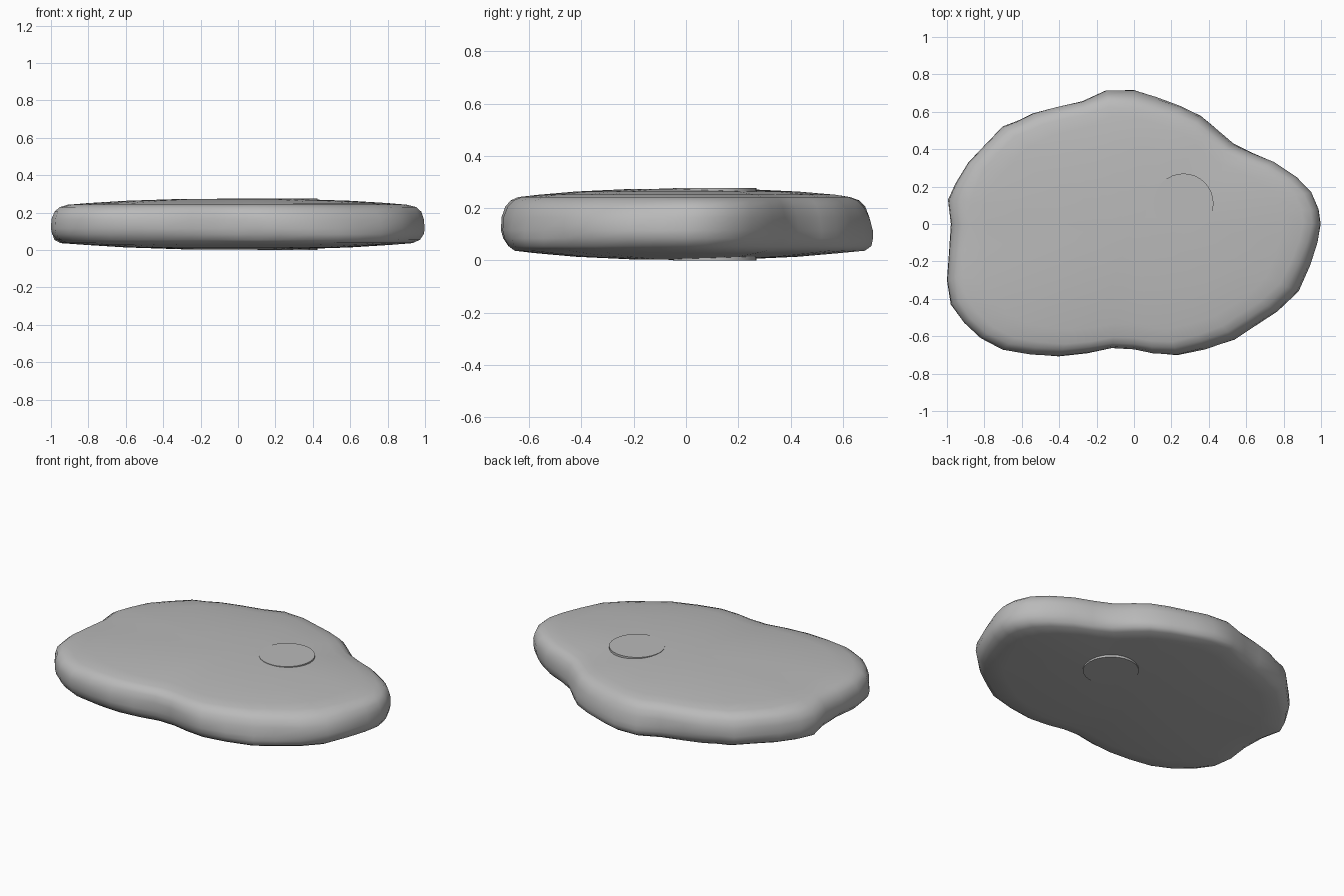
import bpy, bmesh, math

if "Cube" in bpy.data.objects:
    bpy.data.objects.remove(bpy.data.objects["Cube"])

# Outline of the slab seen from above, counter-clockwise
OUTLINE = [(1, 0), (.99, .08), (.95, .17), (.87, .25), (.75, .33), (.63, .38), (.53, .43),
           (.43, .52), (.36, .58), (.25, .635), (.12, .68), (0, .715), (-.15, .715),
           (-.28, .66), (-.42, .625), (-.54, .59), (-.62, .55), (-.7, .52), (-.8, .42),
           (-.89, .33), (-.96, .22), (-1, .13), (-.98, 0), (-.985, -.15), (-1, -.3),
           (-.98, -.43), (-.91, -.53), (-.82, -.61), (-.7, -.67), (-.55, -.695),
           (-.4, -.705), (-.25, -.69), (-.12, -.665), (0, -.67), (.1, -.69), (.23, -.70),
           (.38, -.67), (.54, -.62), (.65, -.55), (.77, -.47), (.88, -.36), (.94, -.22),
           (.98, -.1)]

grey = bpy.data.materials.new("dark_grey")
grey.diffuse_color = (.49, .49, .49, 1)
grey.use_nodes = True
grey.node_tree.nodes["Principled BSDF"].inputs["Base Color"].default_value = grey.diffuse_color


def finish(bm, name, angle):
    bmesh.ops.recalc_face_normals(bm, faces=bm.faces)
    mesh = bpy.data.meshes.new(name)
    bm.to_mesh(mesh)
    bm.free()
    mesh.materials.append(grey)
    obj = bpy.data.objects.new(name, mesh)
    bpy.context.collection.objects.link(obj)
    bpy.ops.object.select_all(action='DESELECT')
    obj.select_set(True)
    bpy.context.view_layer.objects.active = obj
    bpy.ops.object.shade_smooth_by_angle(angle=math.radians(angle))


def dome(s):
    return .042 * (1 - s ** 2.4)


def bump(a, centre, width):
    return math.exp(-((a - centre) / width) ** 2)


# Slab: rings (scale, height) from the domed underside, round the rim, to the domed top
rings = [(s, .044 - dome(s)) for s in (.3, .6, .82, .93)]
rings += [(.965, .055), (.99, .085), (1, .115), (1, .165), (.985, .205), (.955, .23)]
rings += [(s, .234 + dome(s)) for s in (.91, .8, .6, .3)]

bm = bmesh.new()
loops = []
for s, z in rings:
    loop = []
    for x, y in OUTLINE:
        a = math.atan2(y, x)
        # The rim leans inward at the top along the back, front right and left corner
        lean = bump(a, 1.4, .7) + .8 * bump(a, -.7, .5) + .7 * bump(a, 3.0, .2)
        k = s
        if s > .9:
            k -= lean * .04 * (z - .1) / .13 if z > .1 else -lean * min(1 - s, .035) * .8
            k += .004 * math.sin(7 * a + 30 * z) * (s > .95)
        loop.append(bm.verts.new((max(-1, min(1, x * k)), y * k, z)))
    loops.append(loop)
n = len(OUTLINE)
for lo, hi in zip(loops, loops[1:]):
    for i in range(n):
        j = (i + 1) % n
        bm.faces.new((lo[i], lo[j], hi[j], hi[i]))
for loop, z in ((loops[0], .002), (loops[-1], .275)):
    c = bm.verts.new((0, 0, z))
    for i in range(n):
        bm.faces.new((loop[i], loop[(i + 1) % n], c))
finish(bm, "meat_slab", 60)

# Round bone running through the slab, barely proud of both faces
bm = bmesh.new()
bmesh.ops.create_cone(bm, cap_ends=True, segments=32, radius1=.16, radius2=.16, depth=.277)
bmesh.ops.translate(bm, verts=bm.verts, vec=(.265, .11, .1385))
finish(bm, "bone_disc", 30)
